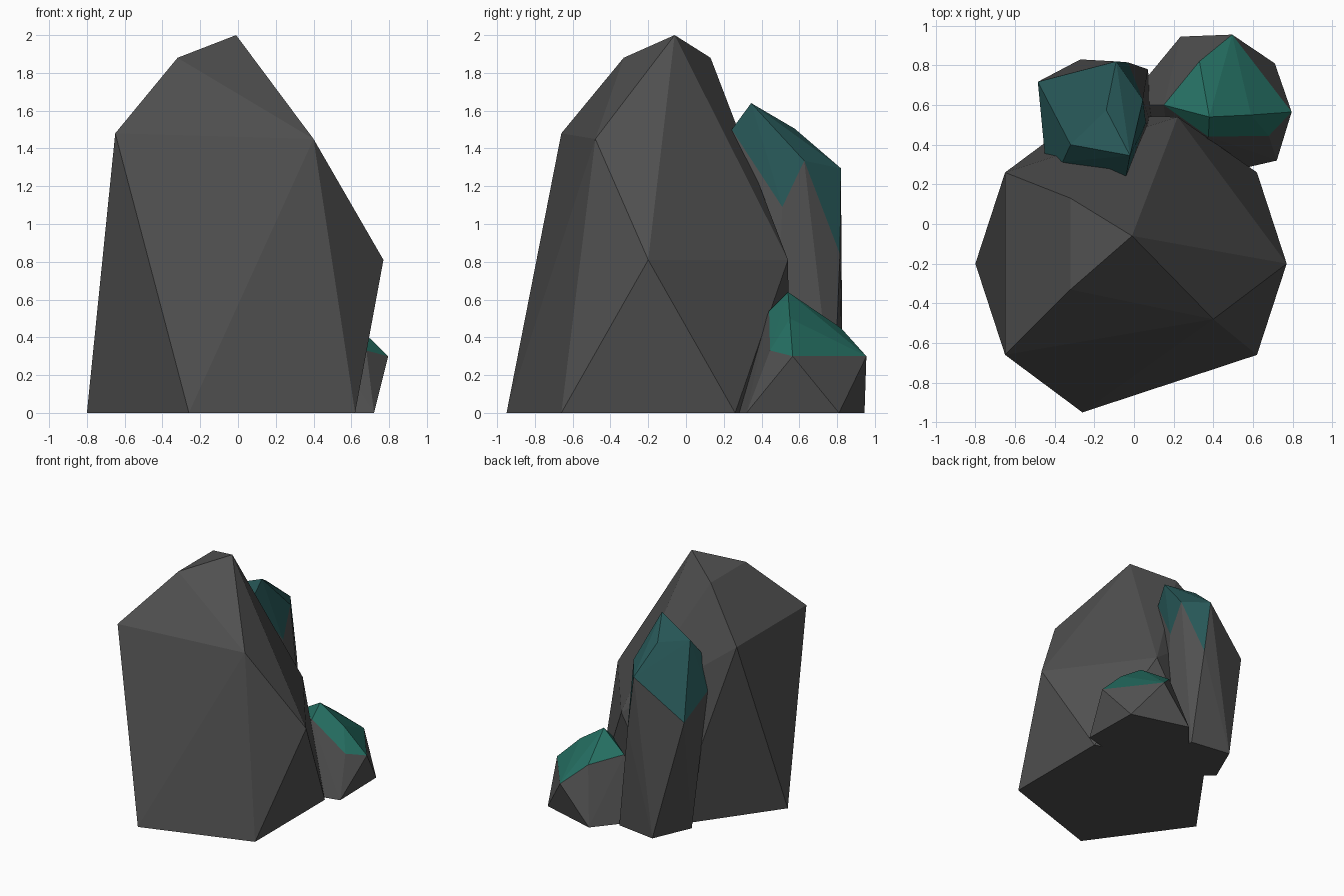
import bpy, bmesh


def material(name, rgb):
    m = bpy.data.materials.new(name)
    m.diffuse_color = (*rgb, 1)
    return m


GREY = material("dark grey stone", (0.082, 0.082, 0.082))
DEEP = material("deep teal", (0.020, 0.095, 0.095))
TEAL = material("bright teal", (0.018, 0.155, 0.120))


def rock(name, body, cap=(), cap_material=None):
    """Faceted convex rock; faces made only of cap points get the cap colour."""
    bm = bmesh.new()
    lower = {bm.verts.new(p) for p in body}
    for p in cap:
        bm.verts.new(p)
    bmesh.ops.convex_hull(bm, input=bm.verts[:])
    loose = [v for v in bm.verts if not v.link_faces]
    bmesh.ops.delete(bm, geom=loose, context='VERTS')
    if cap:
        for f in bm.faces:
            f.material_index = int(not any(v in lower for v in f.verts))
    bmesh.ops.recalc_face_normals(bm, faces=bm.faces[:])
    me = bpy.data.meshes.new(name)
    bm.to_mesh(me)
    bm.free()
    me.materials.append(GREY)
    if cap_material:
        me.materials.append(cap_material)
    ob = bpy.data.objects.new(name, me)
    bpy.context.collection.objects.link(ob)
    return ob


# Main boulder: five-sided foot, slanted shoulders, off-centre peak
rock("main_boulder", [
    (-0.80, -0.20, 0), (-0.26, -0.95, 0), (0.62, -0.66, 0),
    (0.62, 0.26, 0), (-0.26, 0.55, 0),
    (0.77, -0.20, 0.81), (0.22, 0.54, 0.81), (0.40, -0.48, 1.45),
    (-0.65, -0.66, 1.48), (-0.65, 0.26, 1.48),
    (-0.32, -0.33, 1.88), (-0.32, 0.13, 1.88), (-0.01, -0.06, 2.0)])

# Tall column behind it, with a deep teal cap
rock("tall_column", [
    (-0.41, 0.51, 0), (-0.27, 0.83, 0), (0.07, 0.78, 0),
    (0.10, 0.46, 0), (-0.15, 0.27, 0)],
    [(-0.485, 0.717, 0.98), (-0.45, 0.354, 1.10), (-0.03, 0.815, 0.84),
     (0.06, 0.51, 1.09), (-0.18, 0.22, 1.15),
     (-0.364, 0.69, 1.13), (-0.36, 0.313, 1.38), (-0.09, 0.82, 1.295),
     (0.045, 0.626, 1.335), (-0.32, 0.40, 1.505), (-0.14, 0.575, 1.505),
     (-0.04, 0.242, 1.50), (-0.02, 0.345, 1.64)], DEEP)

# Small rock at the back right, with a bright teal cap
rock("small_rock", [
    (0.72, 0.32, 0), (0.71, 0.81, 0), (0.235, 0.945, 0),
    (-0.05, 0.60, 0), (0.20, 0.20, 0)],
    [(0.495, 0.955, 0.30), (0.795, 0.565, 0.30), (0.68, 0.445, 0.33),
     (0.375, 0.44, 0.54), (0.15, 0.60, 0.50), (0.33, 0.82, 0.45),
     (0.59, 0.55, 0.50), (0.38, 0.54, 0.64)], TEAL)
